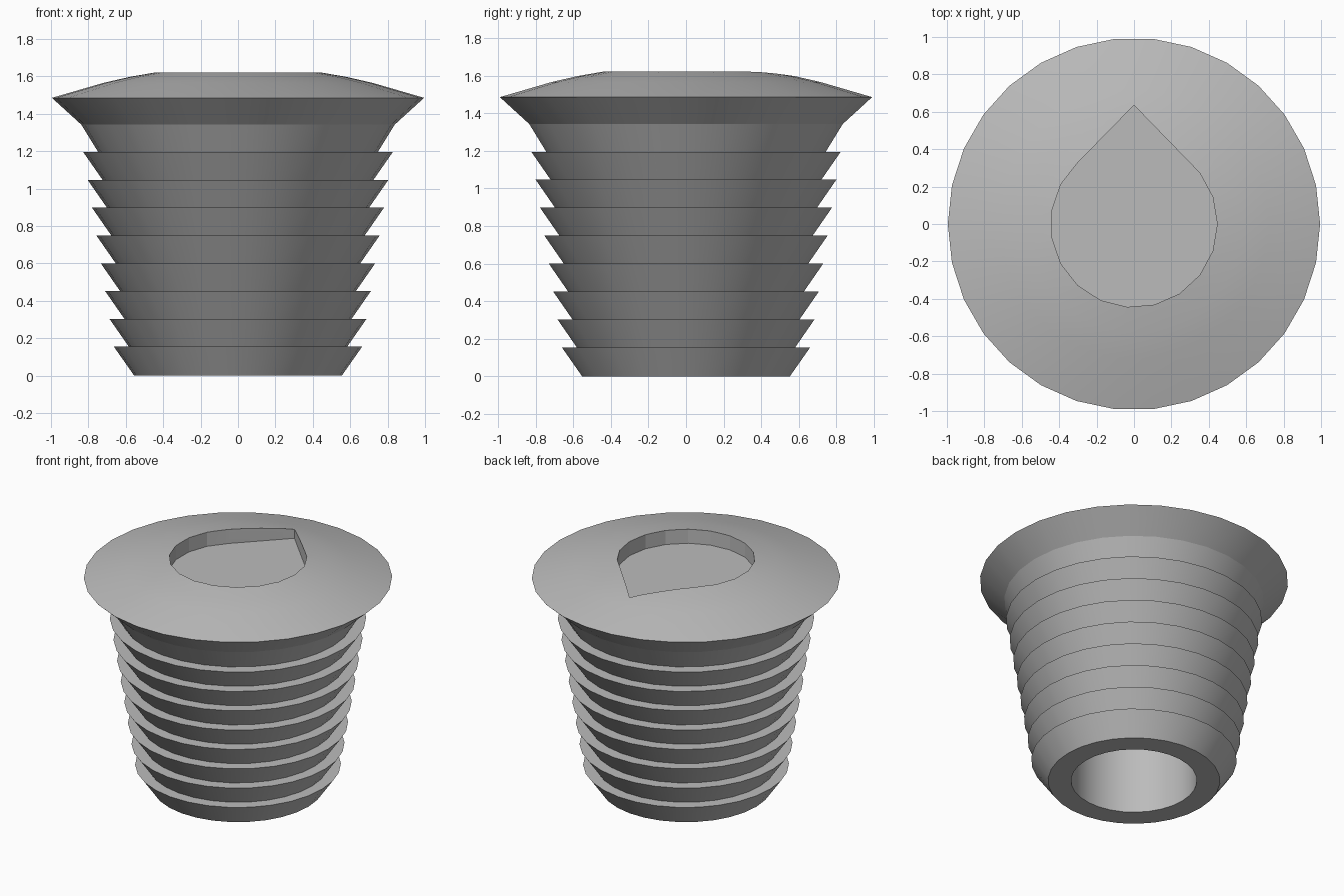
import bpy, bmesh, math
from math import cos, sin, radians

cube = bpy.data.objects.get("Cube")
if cube:
    bpy.data.objects.remove(cube, do_unlink=True)

grey = bpy.data.materials.new("plain grey")
grey.use_nodes = True
colour = (0.5, 0.5, 0.5, 1)
grey.diffuse_color = colour
grey.node_tree.nodes["Principled BSDF"].inputs["Base Color"].default_value = colour


def finish(bm, name):
    bmesh.ops.remove_doubles(bm, verts=bm.verts, dist=1e-5)
    bmesh.ops.recalc_face_normals(bm, faces=bm.faces)
    mesh = bpy.data.meshes.new(name)
    bm.to_mesh(mesh)
    bm.free()
    mesh.materials.append(grey)
    obj = bpy.data.objects.new(name, mesh)
    bpy.context.collection.objects.link(obj)
    return obj


def lathe(name, profile, sides):
    bm = bmesh.new()
    verts = [bm.verts.new((r, 0, z)) for r, z in profile]
    edges = [bm.edges.new(pair) for pair in zip(verts, verts[1:])]
    bmesh.ops.spin(bm, geom=verts + edges, cent=(0, 0, 0), axis=(0, 0, 1),
                   angle=math.tau, steps=sides, use_merge=True)
    return finish(bm, name)


def prism(name, outline, bottom, top):
    bm = bmesh.new()
    face = bm.faces.new([bm.verts.new((x, y, bottom)) for x, y in outline])
    new = bmesh.ops.extrude_face_region(bm, geom=[face])["geom"]
    bmesh.ops.translate(bm, vec=(0, 0, top - bottom),
                        verts=[v for v in new if isinstance(v, bmesh.types.BMVert)])
    return finish(bm, name)


# Blind bore from below, then the bottom rim
profile = [(0, 1.35), (0.406, 1.35), (0.406, 0), (0.555, 0)]

# Eight flared ribs, each stepping back in to a flat ledge
for i in range(8):
    z = 0.155 + i * 0.1485
    r = 0.664 + i * 0.0233
    profile += [(r, z), (r - 0.08, z)]

# Neck, flared flange and domed cap
profile += [(0.838, 1.342), (0.995, 1.485), (0.72, 1.565),
            (0.58, 1.597), (0.43, 1.623), (0, 1.635)]
plug = lathe("ribbed_plug", profile, 30)

# Teardrop pocket sunk into the cap
step = 360 / 19
outline = [(0.445 * cos(radians(k * step)), 0.445 * sin(radians(k * step)))
           for k in range(-12, 3)] + [(0, 0.635)]
cutter = prism("pocket_cutter", outline, 1.52, 1.8)
cutter.hide_render = True

cut = plug.modifiers.new("pocket", 'BOOLEAN')
cut.operation = 'DIFFERENCE'
cut.solver = 'EXACT'
cut.object = cutter
bpy.ops.object.select_all(action='DESELECT')
bpy.context.view_layer.objects.active = plug
plug.select_set(True)
bpy.ops.object.modifier_apply(modifier=cut.name)
bpy.data.objects.remove(cutter, do_unlink=True)

bpy.ops.object.shade_smooth_by_angle(angle=radians(14))
